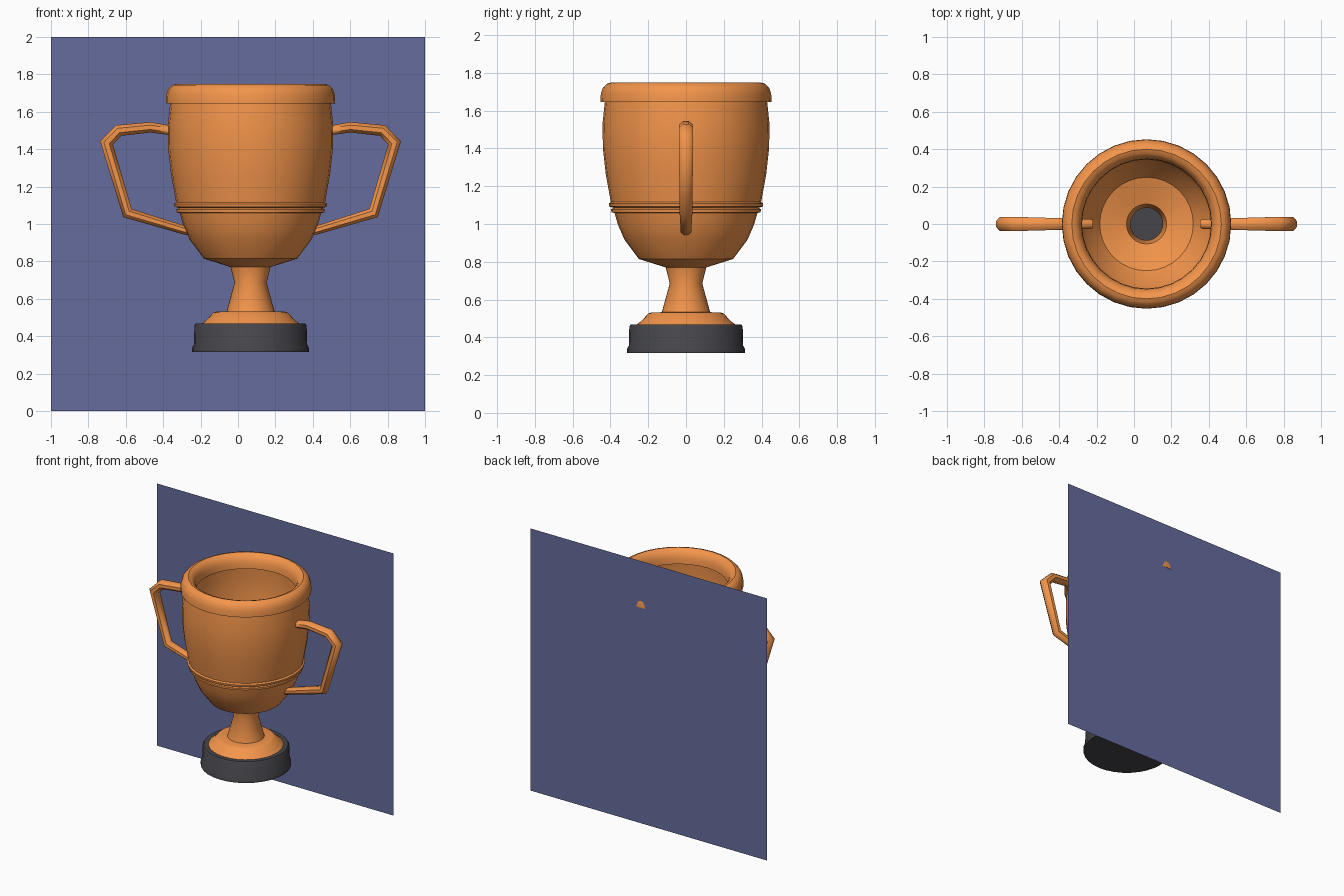
import bpy, bmesh, math
from mathutils import Vector

if "Cube" in bpy.data.objects:
    bpy.data.objects.remove(bpy.data.objects["Cube"])

CX = 0.067      # cup axis
SEGS = 32


def material(name, rgb):
    m = bpy.data.materials.new(name)
    m.diffuse_color = (*rgb, 1)
    m.use_nodes = True
    m.node_tree.nodes["Principled BSDF"].inputs["Base Color"].default_value = m.diffuse_color
    return m


gold = material("gold", (0.90, 0.30, 0.07))
dark = material("dark_base", (0.06, 0.06, 0.07))
blue = material("panel_blue", (0.13, 0.15, 0.34))
edge = material("panel_edge", (0.11, 0.20, 0.34))


def finish(bm, name, mats, loc=(0, 0, 0), angle=35):
    me = bpy.data.meshes.new(name)
    bm.to_mesh(me)
    bm.free()
    for m in mats:
        me.materials.append(m)
    me.shade_smooth()
    me.set_sharp_from_angle(angle=math.radians(angle))
    ob = bpy.data.objects.new(name, me)
    ob.location = loc
    bpy.context.collection.objects.link(ob)
    return ob


def lathe(name, profile, mat, capped=False):
    """Turn an (r, z) profile, listed bottom to top, around the cup axis."""
    bm = bmesh.new()
    rings = []
    for r, z in profile:
        rings.append([bm.verts.new((r * math.cos(a), r * math.sin(a), z))
                      for a in (2 * math.pi * i / SEGS for i in range(SEGS))])
    for a, b in zip(rings, rings[1:]):
        for i in range(SEGS):
            j = (i + 1) % SEGS
            bm.faces.new((a[i], a[j], b[j], b[i]))
    if capped:
        bm.faces.new(rings[0][::-1])
        bm.faces.new(rings[-1])
    return finish(bm, name, [mat], (CX, 0, 0))


# Dark plinth
lathe("plinth", [(0.313, 0.316), (0.313, 0.338), (0.303, 0.355), (0.300, 0.458),
                 (0.292, 0.469)], dark, capped=True)

# Foot and hollow stem
lathe("foot_and_stem", [(0.262, 0.467), (0.238, 0.485), (0.200, 0.526), (0.185, 0.531),
                        (0.128, 0.533), (0.086, 0.686), (0.107, 0.770)], gold)

# Bowl with two belt ridges
lathe("bowl", [(0.107, 0.770), (0.250, 0.815), (0.325, 0.915), (0.360, 0.995),
               (0.378, 1.058), (0.395, 1.062), (0.397, 1.078), (0.384, 1.086),
               (0.406, 1.092), (0.409, 1.108), (0.398, 1.116), (0.425, 1.265),
               (0.440, 1.400), (0.442, 1.530), (0.430, 1.645)], gold)

# Rounded rim
lathe("rim", [(0.430, 1.645), (0.453, 1.645), (0.451, 1.690), (0.440, 1.722),
              (0.420, 1.742), (0.400, 1.748), (0.378, 1.740), (0.360, 1.720),
              (0.348, 1.690), (0.345, 1.645)], gold)

# Handles: (r, z, half depth, half thickness), swept and mirrored
path = [(0.295, 1.455, 0.027, 0.027), (0.390, 1.495, 0.032, 0.027),
        (0.535, 1.517, 0.036, 0.030), (0.705, 1.500, 0.041, 0.032),
        (0.770, 1.434, 0.041, 0.033), (0.658, 1.059, 0.036, 0.030),
        (0.357, 0.968, 0.030, 0.025), (0.295, 0.955, 0.027, 0.022)]
bm = bmesh.new()
pts = [Vector((p[0], 0, p[1])) for p in path]
rings = []
for k, (p, (_, _, depth, thick)) in enumerate(zip(pts, path)):
    d1 = (p - pts[k - 1]).normalized() if k else (pts[1] - p).normalized()
    d2 = (pts[k + 1] - p).normalized() if k < len(pts) - 1 else d1
    t = (d1 + d2).normalized()
    side = Vector((t.z, 0, -t.x)) * thick / t.dot(d1)
    rings.append([bm.verts.new(p + side * math.cos(a) + Vector((0, depth * math.sin(a), 0)))
                  for a in (math.pi * (i + 0.5) / 4 for i in range(8))])
for a, b in zip(rings, rings[1:]):
    for i in range(8):
        j = (i + 1) % 8
        bm.faces.new((a[i], a[j], b[j], b[i]))
bm.faces.new(rings[0])
bm.faces.new(rings[-1])
bmesh.ops.recalc_face_normals(bm, faces=bm.faces)
handles = finish(bm, "handles", [gold], (CX, 0, 0), 50)
handles.modifiers.new("Mirror", "MIRROR").use_mirror_merge = False

# Thin square backing panel with a narrow border
bm = bmesh.new()
face = bm.faces.new([bm.verts.new(c) for c in
                     ((-1, 0, 0), (1, 0, 0), (1, 0, 2), (-1, 0, 2))])
border = bmesh.ops.inset_region(bm, faces=[face], thickness=0.03)["faces"]
for f in border:
    f.material_index = 1
finish(bm, "backing_panel", [blue, edge], (0, 0.449, 0))
